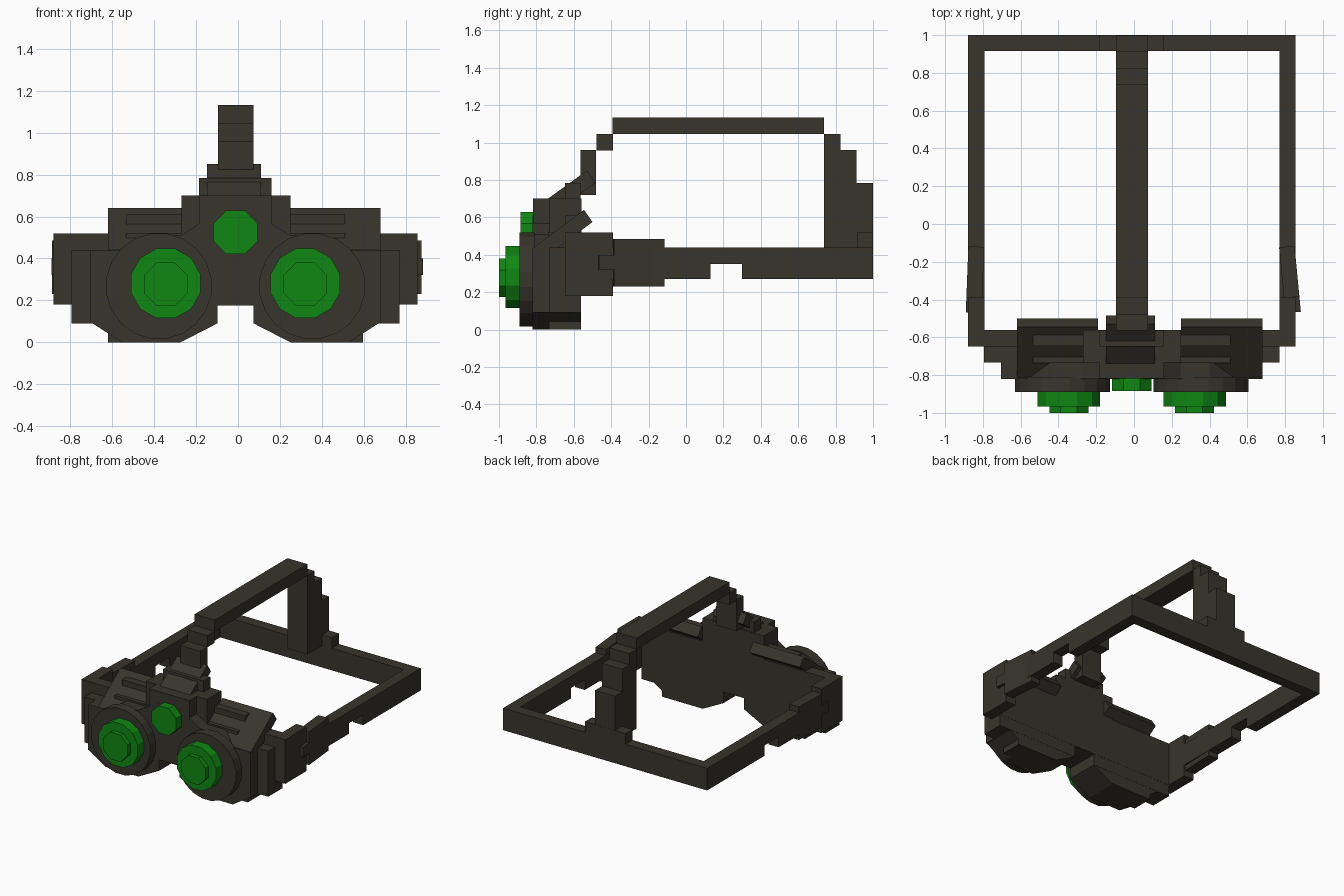
import bpy, bmesh, math
from mathutils import Matrix, Vector

if "Cube" in bpy.data.objects:
    bpy.data.objects.remove(bpy.data.objects["Cube"])


def material(name, rgb):
    m = bpy.data.materials.new(name)
    m.diffuse_color = (*rgb, 1)
    m.use_nodes = True
    m.node_tree.nodes["Principled BSDF"].inputs["Base Color"].default_value = m.diffuse_color
    return m


DARK = material("dark olive grey", (0.040, 0.035, 0.026))
GREEN = material("lens green", (0.005, 0.245, 0.006))
CX = -0.012  # symmetry plane of the headset


def prism(name, pts, axis, a, b, mat=DARK):
    """Extrude a profile along x (points are y,z) or along y (points are x,z)."""
    bm = bmesh.new()
    put = (lambda p, t: (t, p[0], p[1])) if axis == "x" else (lambda p, t: (p[0], t, p[1]))
    face = bm.faces.new([bm.verts.new(put(p, a)) for p in pts])
    ext = bmesh.ops.extrude_face_region(bm, geom=[face])
    move = Vector((b - a, 0, 0)) if axis == "x" else Vector((0, b - a, 0))
    bmesh.ops.translate(bm, vec=move, verts=[v for v in ext["geom"] if isinstance(v, bmesh.types.BMVert)])
    bmesh.ops.recalc_face_normals(bm, faces=bm.faces)
    me = bpy.data.meshes.new(name)
    bm.to_mesh(me)
    bm.free()
    me.materials.append(mat)
    ob = bpy.data.objects.new(name, me)
    bpy.context.collection.objects.link(ob)
    return ob


def box(name, x, y, z):
    return prism(name, [(x[0], z[0]), (x[1], z[0]), (x[1], z[1]), (x[0], z[1])], "y", *y)


def disc(name, x, z, r, n, y0, y1, mat):
    pts = [(x + r * math.cos(math.tau * (i + .5) / n), z + r * math.sin(math.tau * (i + .5) / n))
           for i in range(n)]
    return prism(name, pts, "y", y0, y1, mat)


def mirror_x(x):
    return (2 * CX - x[1], 2 * CX - x[0])


# Front housing: symmetric outline with cheeks and central peak
half = [(0.075, 0.175), (0.075, 0.09), (0.25, 0), (0.53, 0), (0.67, 0.09), (0.68, 0.09),
        (0.68, 0.44), (0.53, 0.44), (0.40, 0.51), (0.25, 0.51), (0.09, 0.61)]
outline = half + [(2 * CX - x, z) for x, z in reversed(half)]
prism("front_housing", outline, "y", -0.82, -0.563)
box("back_plate", (-0.88, 0.856), (-0.648, -0.56), (0.18, 0.52))

# Stepped cheeks and lower blocks
for side in ("right", "left"):
    f = (lambda x: x) if side == "right" else mirror_x
    box(side + "_cheek_step", f((0.075, 0.77)), (-0.732, -0.561), (0.09, 0.44))
    box(side + "_lower_block", f((0.25, 0.596)), (-0.732, -0.562), (0, 0.12))

# Stepped centre bracket and tilted cover
box("bracket_base", (-0.27, 0.25), (-0.732, -0.56), (0.40, 0.70))
box("bracket_front", (-0.185, 0.16), (-0.819, -0.57), (0.45, 0.70))
box("bracket_top", (-0.185, 0.16), (-0.648, -0.565), (0.65, 0.785))
prism("tilted_cover", [(-0.53, 0.85), (-0.485, 0.785), (-0.70, 0.63), (-0.745, 0.695)],
      "x", -0.147, 0.11)

# Sloping brow panels with two ridges each
for side, x, rx in (("left", (-0.62, -0.19), (-0.535, -0.24)),
                    ("right", (0.25, 0.68), (0.25, 0.51))):
    prism(side + "_brow_panel", [(-0.545, 0.64), (-0.50, 0.575), (-0.775, 0.37), (-0.82, 0.435)],
          "x", *x)
    box(side + "_upper_ridge", rx, (-0.645, -0.585), (0.54, 0.609))
    box(side + "_lower_ridge", rx, (-0.735, -0.705), (0.46, 0.522))

# Lens rims and lenses
for side, rim_x, x in (("left", -0.378, -0.345), ("right", 0.354, 0.321)):
    disc(side + "_lens_rim", rim_x, 0.268, 0.254, 20, -0.89, -0.81, DARK)
    disc(side + "_lens", x, 0.281, 0.172, 12, -0.965, -0.88, GREEN)
    disc(side + "_lens_cap", x, 0.277, 0.112, 8, -1.0, -0.96, GREEN)
disc("centre_lens", CX, 0.525, 0.113, 8, -0.885, -0.81, GREEN)

# Side straps with a notch, and hinge pieces turned slightly outward
strap = [(-0.60, 0.27), (0.13, 0.27), (0.13, 0.35), (0.30, 0.35), (0.30, 0.27),
         (1.0, 0.27), (1.0, 0.44), (-0.60, 0.44)]
hinge = [(-0.39, 0.23), (-0.12, 0.23), (-0.12, 0.485), (-0.39, 0.485), (-0.39, 0.40),
         (-0.47, 0.40), (-0.47, 0.32), (-0.39, 0.32)]
for side, x, hx, turn in (("left", (-0.88, -0.792), (-0.877, -0.793), -2.2),
                          ("right", (0.77, 0.856), (0.768, 0.85), 5.5)):
    prism(side + "_strap", strap, "x", *x)
    box(side + "_strap_block", x, (-0.60, -0.39), (0.18, 0.52))
    piece = prism(side + "_hinge", hinge, "x", *hx)
    pivot = Vector((sum(hx) / 2, -0.12, 0))
    piece.data.transform(Matrix.Translation(pivot) @ Matrix.Rotation(math.radians(turn), 4, "Z")
                         @ Matrix.Translation(-pivot))

# Rear strap and buckle
box("rear_strap", (-0.80, 0.78), (0.915, 1.0), (0.27, 0.44))
box("rear_buckle", (-0.185, 0.16), (0.915, 1.0), (0.40, 0.522))

# Over-head strap: stepped front, long top bar, stepped rear post
sx = (-0.096, 0.075)
box("strap_front_lower", sx, (-0.565, -0.48), (0.72, 0.96))
box("strap_front_upper", sx, (-0.478, -0.39), (0.958, 1.047))
box("strap_top", sx, (-0.392, 0.738), (1.045, 1.133))
prism("strap_rear_post", [(0.738, 0.437), (0.738, 1.047), (0.825, 1.047), (0.825, 0.96),
                          (0.912, 0.96), (0.912, 0.785), (0.999, 0.785), (0.999, 0.437)],
      "x", *sx)
